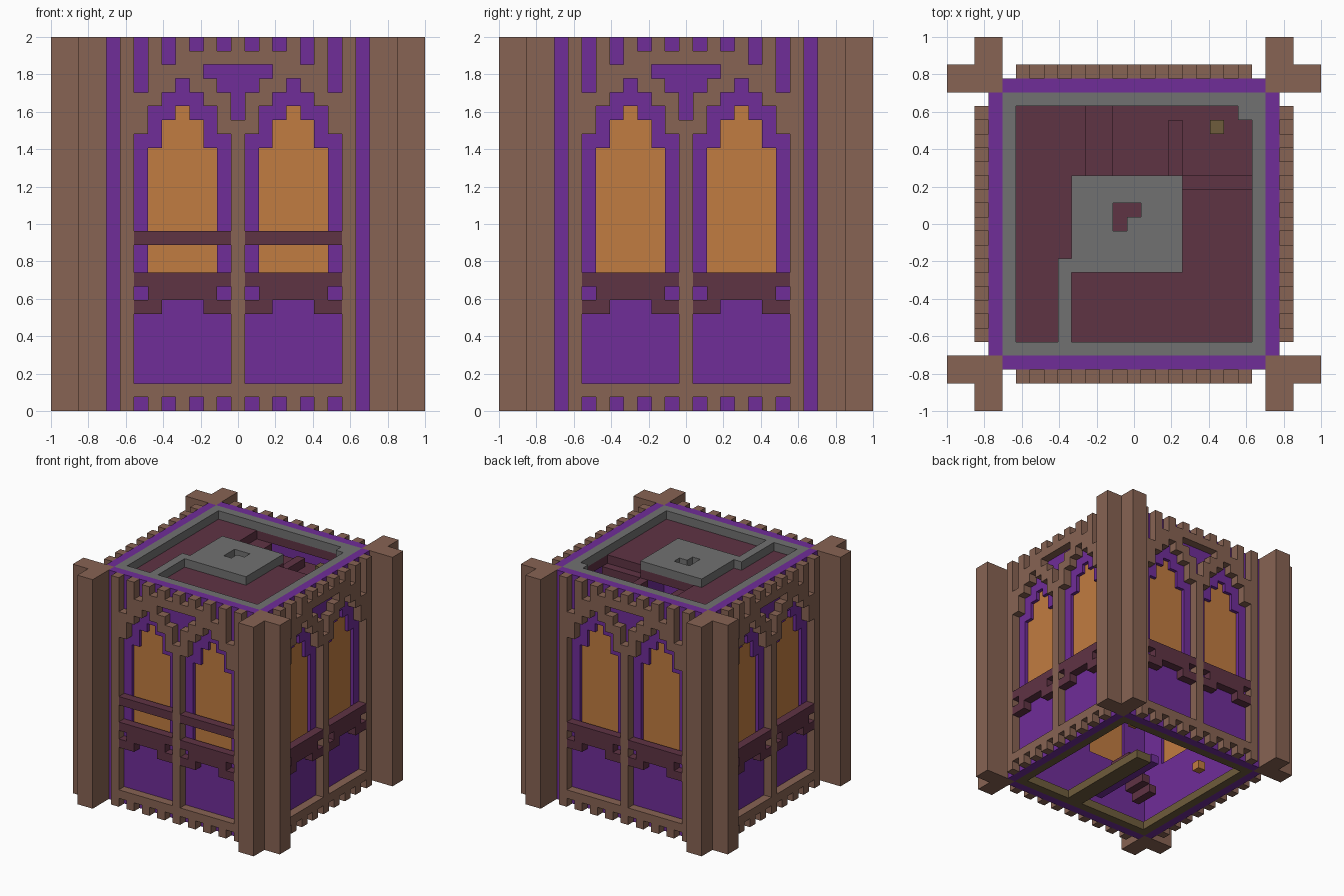
import bpy, bmesh
from math import radians

cube = bpy.data.objects.get("Cube")
if cube:
    bpy.data.objects.remove(cube, do_unlink=True)

N = 27            # blocks along one side
U = 2 / N         # size of one block
MID = N // 2


def material(name, rgb):
    lin = [((c / 255 + 0.055) / 1.055) ** 2.4 for c in rgb] + [1]
    m = bpy.data.materials.new(name)
    m.use_nodes = True
    m.diffuse_color = lin
    m.node_tree.nodes["Principled BSDF"].inputs["Base Color"].default_value = lin
    return m


BROWN = material("brown wood", (135, 99, 83))
PURPLE = material("purple wall", (112, 45, 153))
MAROON = material("maroon wood", (95, 51, 68))
ORANGE = material("orange glass", (193, 124, 65))
GRAY = material("gray stone", (113, 113, 113))
OLIVE = material("olive planks", (110, 92, 60))


def sheet(name, cells, mat, depth, height=0.0, faces=None):
    """Block-grid slab: lying flat with its top at height, or standing on wall sides."""
    bm = bmesh.new()
    low = 0 if faces else -1
    for i, j in sorted(cells):
        x, y = i * U - 1, j * U + low
        bm.faces.new([bm.verts.new(p) for p in
                      ((x, y, 0), (x + U, y, 0), (x + U, y + U, 0), (x, y + U, 0))])
    bmesh.ops.remove_doubles(bm, verts=bm.verts, dist=U / 100)
    bmesh.ops.dissolve_limit(bm, angle_limit=radians(1), verts=bm.verts, edges=bm.edges)
    bmesh.ops.translate(bm, verts=bm.verts, vec=(0, 0, height))
    mesh = bpy.data.meshes.new(name)
    bm.to_mesh(mesh)
    bm.free()
    mesh.materials.append(mat)
    for side in faces or ["flat"]:
        ob = bpy.data.objects.new(name if side == "flat" else side + "_" + name, mesh)
        bpy.context.collection.objects.link(ob)
        if side != "flat":
            ob.rotation_euler = (radians(90), 0, radians(SIDES[side]))
        mod = ob.modifiers.new("Thickness", "SOLIDIFY")
        mod.thickness = depth
        mod.offset = -1


def box(name, x, y, z, mat):
    """Box from ranges in block units, counted from the low corner."""
    bm = bmesh.new()
    bmesh.ops.create_cube(bm, size=1)
    for v in bm.verts:
        v.co = [(a + (b - a) * (c + 0.5)) * U - s
                for (a, b), c, s in zip((x, y, z), v.co, (1, 1, 0))]
    mesh = bpy.data.meshes.new(name)
    bm.to_mesh(mesh)
    bm.free()
    mesh.materials.append(mat)
    bpy.context.collection.objects.link(bpy.data.objects.new(name, mesh))


def area(x0, x1, y0, y1):
    return {(i, j) for i in range(x0, x1) for j in range(y0, y1)}


def mirrored(spans):
    """Cells from row spans per column, counted outward from the centre column."""
    return {(MID + s * m, r) for m, rows in spans.items()
            for a, b in rows for r in range(a, b) for s in (-1, 1)}


SIDES = {"front": 0, "right": 90, "back": 180, "left": 270}

# Timber lattice with arched openings and notched edges
openings = mirrored({
    0: [(21, 25)],
    1: [(0, 1), (2, 20), (23, 25), (26, 27)],
    2: [(2, 22), (24, 25)],
    3: [(0, 1), (2, 23), (26, 27)],
    4: [(2, 24)],
    5: [(0, 1), (2, 23), (25, 27)],
    6: [(2, 22)],
    7: [(0, 1), (2, 20), (23, 27)],
})
sheet("lattice", area(5, 22, 0, N) - openings, BROWN, U, 1 - 2 * U, SIDES)

# Walls with stepped window holes and recessed panes
window = mirrored({2: [(8, 19)], 3: [(8, 21)], 4: [(8, 22)], 5: [(8, 21)], 6: [(8, 19)]})
sheet("wall", area(4, 23, 0, N) - window, PURPLE, U, 1 - 3 * U, SIDES)
sheet("window_panes", window, ORANGE, U / 4, 1 - 3.4 * U, SIDES)

# Window ledges with brackets, and a rail on the front
ledge = {m: [(8, 10)] for m in range(3, 6)}
ledge.update({m: [(7, 10)] for m in (2, 6)})
ledge.update({m: [(7, 8), (9, 10)] for m in (1, 7)})
sheet("window_ledge", mirrored(ledge), MAROON, U, 1 - 2 * U, SIDES)
rail = mirrored({m: [(12, 13)] for m in range(1, 8)})
sheet("window_rail", rail, MAROON, U, 1 - 2 * U, ["front"])

# L-shaped corner pillars
corner = area(0, 4, 2, 4) | area(2, 4, 0, 2)
for side_x in ("left", "right"):
    for side_y in ("front", "back"):
        plan = {(N - 1 - i if side_x == "left" else i,
                 N - 1 - j if side_y == "back" else j) for i, j in corner}
        sheet(f"{side_y}_{side_x}_pillar", plan, BROWN, 2, 2)

# Stone rim, central pad and path on the top
ring = area(4, 23, 4, 23) - area(5, 22, 5, 22)
pad = area(9, 17, 10, 17) - {(12, 13), (12, 14), (13, 14)}
path = area(8, 9, 5, 11)
sheet("top_stone", ring | pad | path | {(21, 21)}, GRAY, U, 2)

# Sunken top floor with the stairwell
well = area(10, 22, 17, 22) | area(17, 22, 16, 17)
sheet("top_floor", area(4, 23, 4, 23) - well, MAROON, U, 2 - U)
box("upper_step", (10, 12), (17, 22), (24, 25), MAROON)
box("stair_landing", (12, 22), (17, 22), (23, 24), MAROON)
box("well_beam", (16, 17), (17, 21), (24, 25), MAROON)
box("well_edge", (17, 22), (16, 17), (24, 25), MAROON)
box("well_post", (19, 20), (20, 21), (24, 25), OLIVE)

# Open base: plank rim, cross beam and lower stairs
sheet("base_rim", ring, OLIVE, U, U)
box("base_beam", (14, 16), (5, 17), (0, 1), OLIVE)
box("base_wall", (12, 13), (6, 16), (1, 2), PURPLE)
for k in range(4):
    box(f"lower_step_{k + 1}", (9 + k, 10 + k), (9, 12), (k, k + 1), MAROON)
for k, (i, j) in enumerate(((11, 7), (6, 16), (18, 19))):
    box(f"lamp_{k + 1}", (i, i + 1), (j, j + 1), (2, 3), ORANGE)
